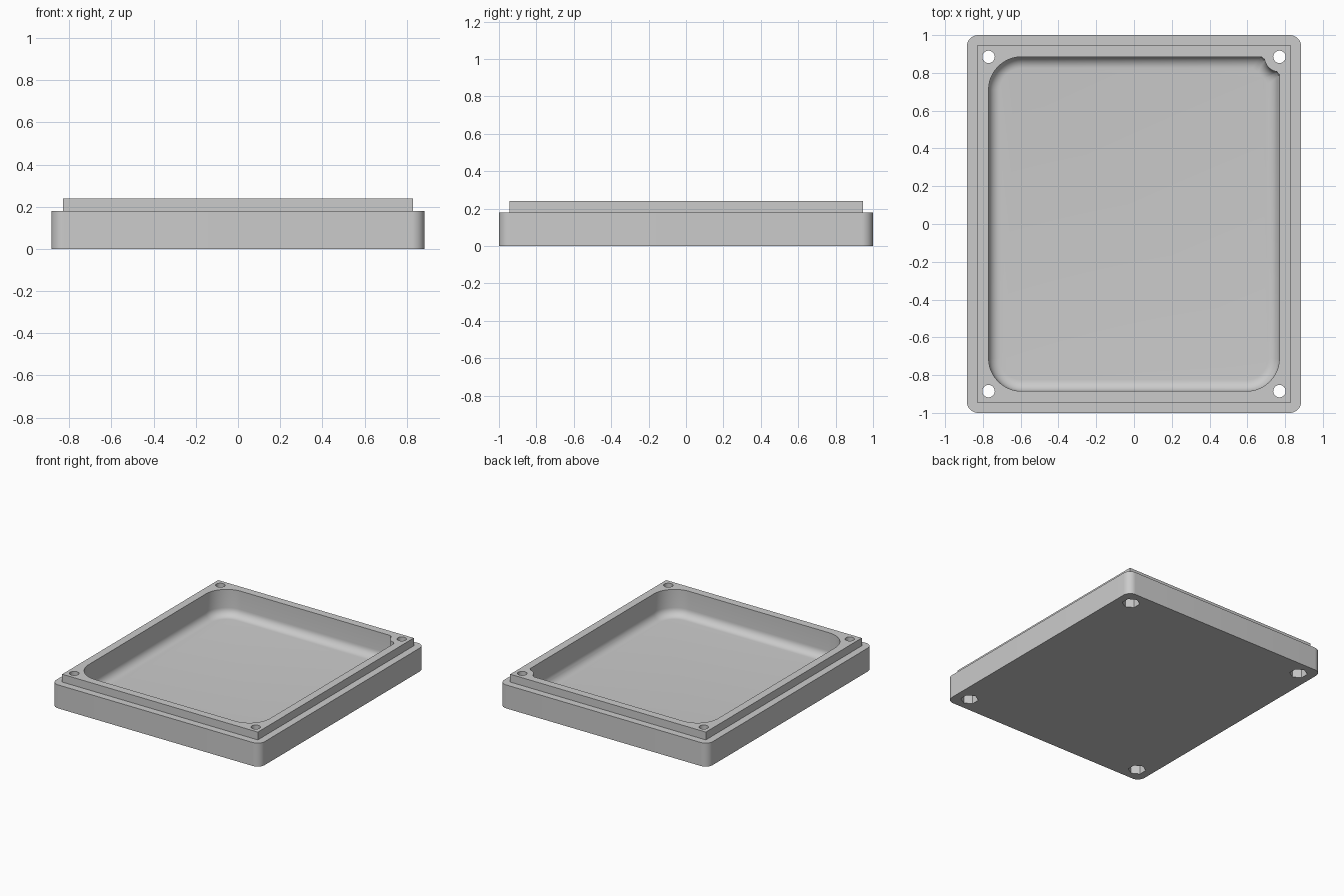
import bpy, bmesh
from math import pi, sin, cos, asin

if "Cube" in bpy.data.objects:
    bpy.data.objects.remove(bpy.data.objects["Cube"])

HX, HY = 0.885, 1.0            # outer half sizes
CX, CY = 0.77, 0.885           # cavity half sizes, also the screw positions
BODY_TOP, LIP_TOP, FLOOR = 0.18, 0.24, 0.04
CORNER, BOSS, FILLET = 0.175, 0.08, 0.06

grey = bpy.data.materials.new("plain_grey")
grey.use_nodes = True
colour = (0.6, 0.6, 0.6, 1)
grey.diffuse_color = colour
grey.node_tree.nodes["Principled BSDF"].inputs["Base Color"].default_value = colour


def arc(x, y, r, a0, a1, n=12):
    return [(x + r * cos(a0 + (a1 - a0) * i / n), y + r * sin(a0 + (a1 - a0) * i / n))
            for i in range(n + 1)]


def rounded_rect(hx, hy, r):
    pts = []
    for k, (sx, sy) in enumerate([(1, 1), (-1, 1), (-1, -1), (1, -1)]):
        pts += arc(sx * (hx - r), sy * (hy - r), r, k * pi / 2, (k + 1) * pi / 2)
    return pts


def cavity_outline(d):
    """Rounded cavity with a screw boss in one corner, inset by d."""
    r, R = CORNER - d, BOSS + d
    ix, iy = CX - CORNER, CY - CORNER
    t, ease = asin(d / R), 0.016
    pts = [(CX - d, CY - R * cos(t) - ease)]
    pts += arc(CX, CY, R, 1.5 * pi - t - 0.17, pi + t + 0.17, 16)
    pts += [(CX - R * cos(t) - ease, CY - d)]
    pts += arc(-ix, iy, r, pi / 2, pi)
    pts += arc(-ix, -iy, r, pi, 1.5 * pi)
    pts += arc(ix, -iy, r, 1.5 * pi, 2 * pi)
    return pts


def loft(name, layers):
    """Closed solid through (outline, height) layers."""
    bm = bmesh.new()
    rings = [[bm.verts.new((x, y, z)) for x, y in pts] for pts, z in layers]
    for a, b in zip(rings, rings[1:]):
        for i in range(len(a)):
            j = (i + 1) % len(a)
            bm.faces.new((a[i], a[j], b[j], b[i]))
    bm.faces.new(rings[0][::-1])
    bm.faces.new(rings[-1])
    bmesh.ops.recalc_face_normals(bm, faces=bm.faces)
    mesh = bpy.data.meshes.new(name)
    bm.to_mesh(mesh)
    bm.free()
    mesh.materials.append(grey)
    ob = bpy.data.objects.new(name, mesh)
    bpy.context.collection.objects.link(ob)
    return ob


def combine(target, other, operation):
    mod = target.modifiers.new(other.name, 'BOOLEAN')
    mod.operation, mod.object, mod.solver = operation, other, 'EXACT'
    bpy.context.view_layer.objects.active = target
    bpy.ops.object.modifier_apply(modifier=mod.name)
    bpy.data.objects.remove(other)


# Tray body with rounded corners and a square raised lip
tray = loft("tray", [(rounded_rect(HX, HY, 0.06), 0), (rounded_rect(HX, HY, 0.06), BODY_TOP)])
lx, ly = HX - 0.055, HY - 0.055
lip_outline = [(lx, ly), (-lx, ly), (-lx, -ly), (lx, -ly)]
combine(tray, loft("lip", [(lip_outline, 0.1), (lip_outline, LIP_TOP)]), 'UNION')

# Cavity with a filleted floor
layers = []
steps = 8
for i in range(steps + 1):
    a = pi / 2 * i / steps
    layers.append((cavity_outline(FILLET * (1 - sin(a))), FLOOR + FILLET * (1 - cos(a))))
layers.append((cavity_outline(0), LIP_TOP + 0.1))
combine(tray, loft("cavity_cutter", layers), 'DIFFERENCE')

# Screw holes with hexagonal nut pockets underneath
for sx in (-1, 1):
    for sy in (-1, 1):
        hole = arc(sx * CX, sy * CY, 0.033, 0, 2 * pi, 24)[:-1]
        nut = arc(sx * CX, sy * CY, 0.063, pi / 6, 2 * pi + pi / 6, 6)[:-1]
        combine(tray, loft("hole_cutter", [(hole, -0.1), (hole, LIP_TOP + 0.1)]), 'DIFFERENCE')
        combine(tray, loft("nut_cutter", [(nut, -0.1), (nut, 0.07)]), 'DIFFERENCE')

# Smooth curved walls, keep edges crisp
bpy.ops.object.select_all(action='DESELECT')
tray.select_set(True)
bpy.context.view_layer.objects.active = tray
bpy.ops.object.shade_smooth_by_angle(angle=pi / 6)
